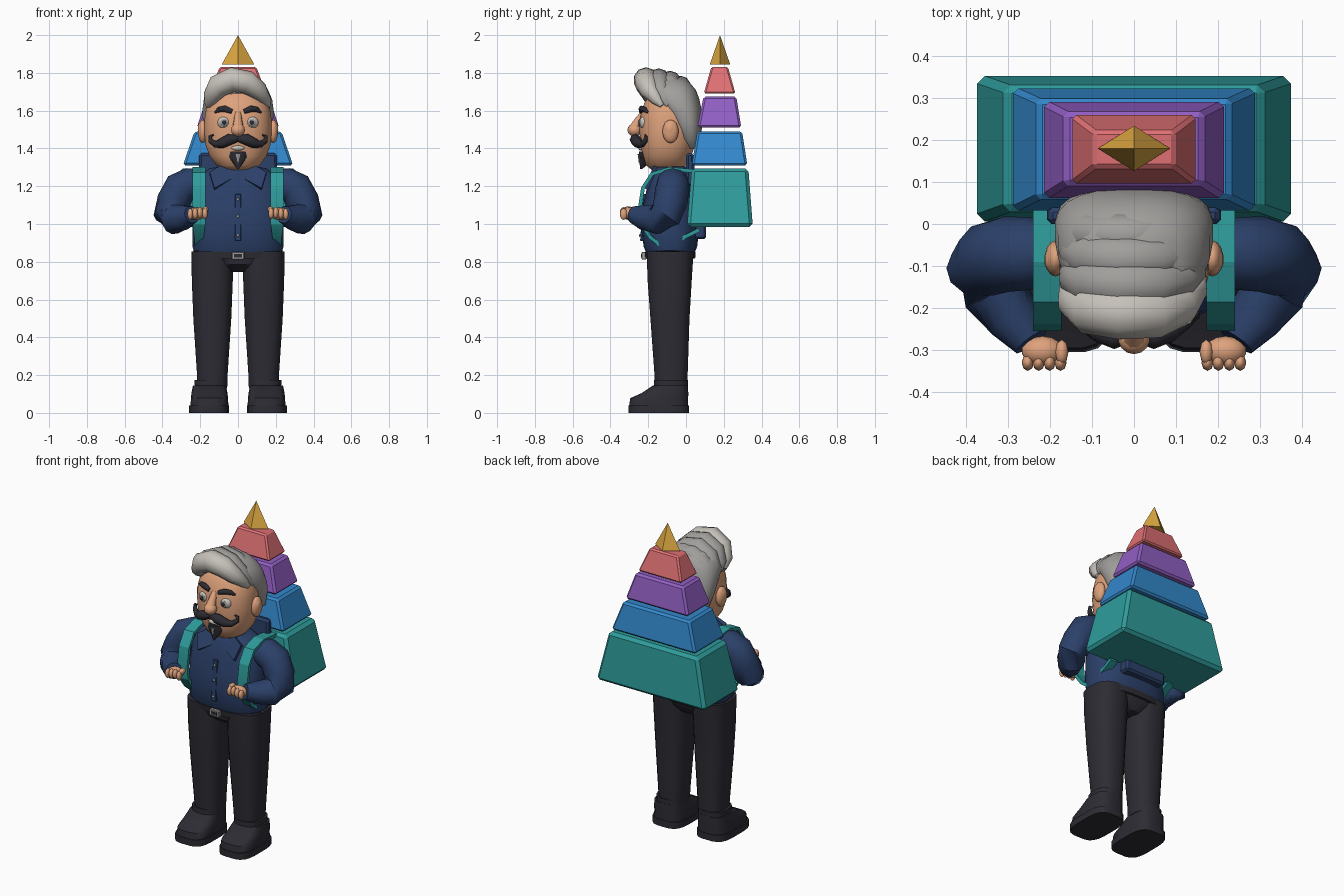
import bpy, bmesh, math
from mathutils import Vector, Matrix

if "Cube" in bpy.data.objects:
    bpy.data.objects.remove(bpy.data.objects["Cube"])


def mat(name, hexa):
    m = bpy.data.materials.new(name)
    c = [int(hexa[i:i + 2], 16) / 255 for i in (0, 2, 4)]
    m.diffuse_color = [(v / 12.92 if v < .04 else ((v + .055) / 1.055) ** 2.4) for v in c] + [1]
    m.use_nodes = True
    m.node_tree.nodes["Principled BSDF"].inputs["Base Color"].default_value = m.diffuse_color
    return m


TEAL, BLUE, PURPLE = mat("teal", "2F9C9C"), mat("blue", "3388CC"), mat("purple", "925FC4")
RED, GOLD, NAVY = mat("coral red", "DF7074"), mat("gold", "DCA741"), mat("navy", "2B4069")
DARK, SKIN = mat("charcoal", "2D2C34"), mat("skin", "DEA27C")
LIGHT, GREY = mat("light grey", "C6C1BA"), mat("mid grey", "A19F9C")


def finish(name, bm, material, angle=40):
    bmesh.ops.recalc_face_normals(bm, faces=bm.faces)
    me = bpy.data.meshes.new(name)
    bm.to_mesh(me)
    bm.free()
    me.materials.append(material)
    me.shade_smooth()
    me.set_sharp_from_angle(angle=math.radians(angle))
    ob = bpy.data.objects.new(name, me)
    bpy.context.collection.objects.link(ob)
    return ob


def skin_rings(name, rings, material, angle=40):
    bm = bmesh.new()
    vs = [[bm.verts.new(p) for p in r] for r in rings]
    n = len(rings[0])
    for a, b in zip(vs, vs[1:]):
        for i in range(n):
            bm.faces.new((a[i], a[(i + 1) % n], b[(i + 1) % n], b[i]))
    bm.faces.new(vs[0])
    bm.faces.new(vs[-1])
    return finish(name, bm, material, angle)


def loft(name, rows, material, n=20, power=2.6, cx=0, angle=40):
    """Horizontal rounded rings, each row is z, half width, y front, y back."""
    rings = []
    for z, hx, y0, y1 in rows:
        r = []
        for i in range(n):
            a = math.tau * (i + .5) / n
            c, s = math.cos(a), math.sin(a)
            r.append((cx + hx * math.copysign(abs(c) ** (2 / power), c),
                      (y0 + y1) / 2 + (y1 - y0) / 2 * math.copysign(abs(s) ** (2 / power), s), z))
        rings.append(r)
    return skin_rings(name, rings, material, angle)


def tube(name, pts, material, n=10, side=1, angle=50):
    """Tube through points given as x, y, z, radius."""
    ps = [Vector((p[0] * side, p[1], p[2])) for p in pts]
    rings = []
    for i, p in enumerate(ps):
        t = (ps[min(i + 1, len(ps) - 1)] - ps[max(i - 1, 0)]).normalized()
        u = t.cross(Vector((0, 1, 0))).normalized()
        v = t.cross(u)
        rings.append([p + pts[i][3] * (u * math.cos(math.tau * k / n) + v * math.sin(math.tau * k / n))
                      for k in range(n)])
    return skin_rings(name, rings, material, angle)


def ball(name, loc, size, material, tilt=0, n=14):
    bm = bmesh.new()
    bmesh.ops.create_uvsphere(bm, u_segments=n, v_segments=8, radius=1)
    m = Matrix.Translation(loc) @ Matrix.Rotation(tilt, 4, 'Y') @ Matrix.Diagonal((*size, 1))
    bmesh.ops.transform(bm, matrix=m, verts=bm.verts)
    return finish(name, bm, material, 60)


def block(name, low, high, material, bevel=.012):
    """Bevelled frustum from two rectangles: z, half width, y front, y back."""
    bm = bmesh.new()
    vs = [bm.verts.new((sx * hx, (y0, y1)[sy], z)) for z, hx, y0, y1 in (low, high)
          for sx, sy in ((-1, 0), (1, 0), (1, 1), (-1, 1))]
    for f in ((3, 2, 1, 0), (4, 5, 6, 7), (0, 1, 5, 4), (1, 2, 6, 5), (2, 3, 7, 6), (3, 0, 4, 7)):
        bm.faces.new([vs[i] for i in f])
    if bevel:
        bmesh.ops.bevel(bm, geom=bm.edges[:], offset=bevel, segments=1, affect='EDGES', profile=.5)
    return finish(name, bm, material, 25)


# Tiered pyramid pack
block("pack_tier_bottom", (.985, .378, .005, .354), (1.295, .308, .03, .33), TEAL, .018)
block("pack_tier_second", (1.31, .292, .03, .325), (1.49, .23, .06, .297), BLUE)
block("pack_tier_third", (1.51, .218, .06, .293), (1.675, .165, .093, .266), PURPLE)
block("pack_tier_fourth", (1.69, .15, .094, .262), (1.832, .097, .134, .222), RED, .009)
bm = bmesh.new()
bmesh.ops.create_cone(bm, cap_ends=True, segments=4, radius1=1, radius2=0, depth=.155,
                      matrix=Matrix.Translation((0, .18, 1.9225)) @ Matrix.Diagonal((.086, .054, 1, 1)))
finish("pack_tip", bm, GOLD, 10)
block("pack_upper_pad", (1.2, .21, 0, .05), (1.375, .205, .0, .04), NAVY)
block("pack_lower_pad", (.92, .14, .03, .107), (.995, .14, .03, .107), NAVY)

# Trousers, belt and shirt
loft("hips", [(.745, .06, -.15, 0), (.785, .15, -.2, .03), (.86, .242, -.212, .045)], DARK)
loft("belt", [(.818, .238, -.216, .05), (.853, .243, -.22, .052)], DARK)
block("buckle", (.812, .034, -.236, -.21), (.852, .034, -.236, -.21), GREY, .004)
block("buckle_center", (.823, .02, -.239, -.23), (.841, .02, -.239, -.23), DARK, 0)
loft("shirt", [(.843, .23, -.21, .045), (.88, .243, -.225, .06), (.97, .243, -.238, .07),
               (1.08, .24, -.232, .065), (1.19, .228, -.208, .045), (1.26, .2, -.19, .025),
               (1.295, .15, -.175, .01), (1.305, .09, -.165, 0)], NAVY, n=24)
block("placket", (.91, .016, -.243, -.22), (1.16, .016, -.226, -.2), NAVY, .003)
for i, (y, z) in enumerate(((-.244, .94), (-.238, 1.04), (-.232, 1.13))):
    ball(f"button_{i}", (0, y, z), (.008, .005, .008), GREY, n=8)

# Head
loft("neck", [(1.2, .085, -.175, -.01), (1.31, .085, -.18, -.01)], SKIN, n=16, power=2)
loft("head", [(1.285, .075, -.18, -.02), (1.31, .115, -.212, .0), (1.36, .152, -.23, .03),
              (1.42, .174, -.242, .05), (1.5, .18, -.248, .065), (1.57, .177, -.243, .065),
              (1.64, .165, -.222, .06), (1.7, .13, -.18, .04), (1.73, .06, -.12, 0)], SKIN, n=24, power=2.3)
tube("nose_bridge", [(0, -.225, 1.585, .018), (0, -.25, 1.55, .022), (0, -.27, 1.51, .03)], SKIN)
ball("nose", (0, -.272, 1.498), (.038, .038, .035), SKIN)
loft("goatee", [(1.29, .004, -.242, -.232), (1.32, .026, -.246, -.2), (1.355, .05, -.248, -.19),
                (1.385, .042, -.25, -.2)], DARK, n=10, power=2)
loft("goatee_streak", [(1.325, .002, -.25, -.245), (1.37, .014, -.256, -.245)], GREY, n=6, power=2)
ball("mouth", (0, -.24, 1.402), (.035, .012, .013), LIGHT)

# Hair: back shell and swept lobes
loft("hair_back", [(1.40, .11, -.0, .062), (1.45, .165, -.035, .08), (1.53, .186, -.075, .086),
                   (1.6, .19, -.12, .084), (1.66, .182, -.18, .072), (1.71, .16, -.19, .053),
                   (1.755, .115, -.18, .015), (1.775, .05, -.13, -.03)], GREY, n=24)
for i, (y, dz, r) in enumerate(((-.212, 0, 1), (-.145, -.002, .95), (-.085, -.014, .93), (-.03, -.035, .85))):
    path = [(-.15, .075, 1.635, .028), (-.14, .03, 1.675, .045), (-.105, .01, 1.73, .062),
            (-.03, 0, 1.764, .066), (.05, .0, 1.75, .062), (.11, .02, 1.705, .05),
            (.148, .06, 1.655, .03), (.162, .085, 1.625, .012)]
    tube(f"hair_lobe_{i}", [(x, y + o * (1 if i == 0 else .6), z + dz, q * r) for x, o, z, q in path],
         GREY if i else LIGHT, n=10)

# Strap path in y, z
STRAP = [(.04, 1.28), (-.09, 1.292), (-.18, 1.265), (-.228, 1.19), (-.245, 1.08), (-.235, 1.0),
         (-.19, .93), (-.13, .882), (-.04, .915), (.07, .97)]

for s, tag in ((-1, "left"), (1, "right")):
    # Pack strap
    rings = []
    for i, (y, z) in enumerate(STRAP):
        a, b = STRAP[max(i - 1, 0)], STRAP[min(i + 1, len(STRAP) - 1)]
        d = Vector((0, b[0] - a[0], b[1] - a[1])).normalized()
        nrm = Vector((0, -d.z, d.y)) * .01
        w = .034 if i < 6 else .024
        rings.append([Vector((s * .207 + k * w, y, z)) + nrm * e
                      for k, e in ((-1, -1), (1, -1), (1, 1), (-1, 1))])
    skin_rings("strap_" + tag, rings, TEAL, 20)

    # Leg, cuff and shoe
    loft("leg_" + tag, [(.13, .08, -.165, .008), (.2, .082, -.168, .01), (.5, .102, -.19, .02),
                        (.7, .11, -.205, .032), (.855, .113, -.21, .042)], DARK, n=16, cx=s * .136)
    loft("cuff_" + tag, [(.14, .085, -.172, .012), (.175, .086, -.172, .013)], DARK, n=16, cx=s * .145)
    loft("shoe_sole_" + tag, [(0, .106, -.306, .016), (.04, .106, -.306, .016)], DARK, n=20, power=3.5, cx=s * .153)
    loft("shoe_" + tag, [(.04, .101, -.302, .013), (.078, .099, -.296, .013), (.105, .096, -.235, .013),
                         (.145, .088, -.175, .012)], DARK, n=20, power=3.2, cx=s * .151)

    # Sleeve and fist
    tube("sleeve_" + tag, [(.19, -.07, 1.225, .07), (.25, -.07, 1.212, .087), (.305, -.072, 1.19, .09),
                           (.34, -.082, 1.12, .09), (.362, -.105, 1.05, .085), (.335, -.155, 1.025, .08),
                           (.285, -.225, 1.035, .066), (.245, -.28, 1.05, .046)], NAVY, n=12, side=s)
    ball("palm_" + tag, (s * .218, -.302, 1.055), (.05, .035, .034), SKIN)
    for k in range(4):
        ball(f"finger_{tag}_{k}", (s * (.175 + .026 * k), -.33, 1.06 - .004 * abs(k - 1)),
             (.0145, .02, .03), SKIN, n=8)
    ball("thumb_" + tag, (s * .172, -.305, 1.075), (.016, .03, .018), SKIN, n=8)

    # Collar wing
    bm = bmesh.new()
    top = [(.015, -.19, 1.25), (.085, -.165, 1.315), (.15, -.185, 1.275), (.125, -.222, 1.19)]
    vs = [bm.verts.new((s * x, y, z)) for x, y, z in top]
    f = bm.faces.new(vs)
    ext = bmesh.ops.extrude_face_region(bm, geom=[f])
    bmesh.ops.translate(bm, vec=(0, .02, -.01), verts=[v for v in ext["geom"] if isinstance(v, bmesh.types.BMVert)])
    finish("collar_" + tag, bm, NAVY, 20)

    # Ear, eye, brow and moustache
    ball("ear_" + tag, (s * .187, -.082, 1.49), (.026, .043, .062), SKIN)
    ball("ear_lobe_" + tag, (s * .198, -.085, 1.5), (.016, .03, .038), SKIN, n=10)
    ball("eye_" + tag, (s * .073, -.222, 1.537), (.036, .026, .034), LIGHT)
    ball("iris_" + tag, (s * .073, -.246, 1.537), (.02, .006, .02), GREY, n=12)
    ball("pupil_" + tag, (s * .073, -.251, 1.537), (.012, .004, .012), DARK, n=10)
    tube("brow_" + tag, [(.032, -.238, 1.595, .012), (.07, -.234, 1.61, .017), (.1, -.218, 1.606, .014),
                         (.122, -.2, 1.59, .006)], DARK, n=8, side=s)
    tube("moustache_" + tag, [(0, -.262, 1.455, .018), (.045, -.268, 1.447, .03), (.085, -.254, 1.428, .027),
                              (.12, -.235, 1.422, .018), (.146, -.215, 1.44, .013), (.147, -.212, 1.464, .009),
                              (.13, -.217, 1.472, .004)], DARK, n=8, side=s)
